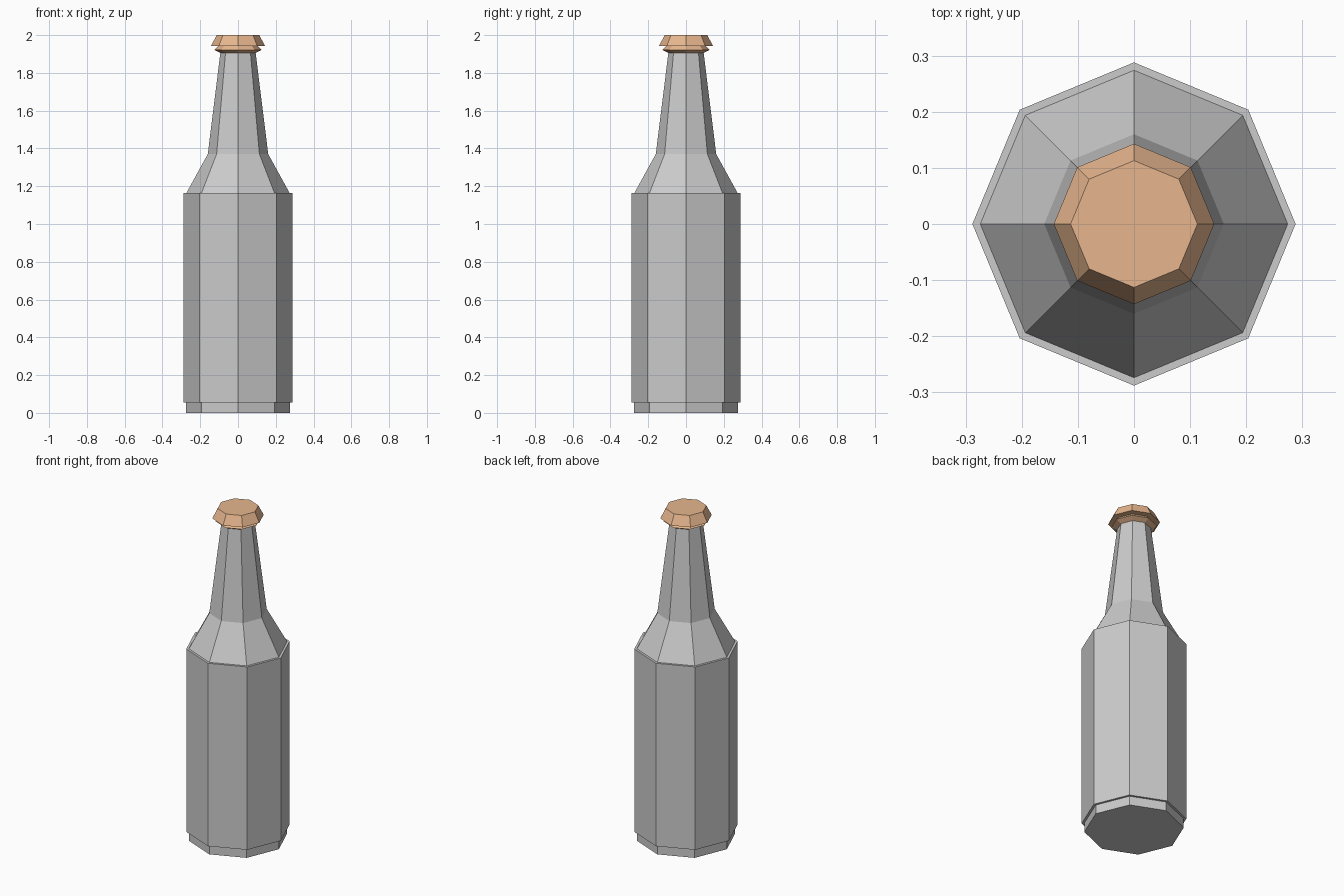
import bpy
import bmesh
from math import cos, sin, pi

if "Cube" in bpy.data.objects:
    bpy.data.objects.remove(bpy.data.objects["Cube"])

SIDES = 8


def lathe(name, profile, closed=False, material=None):
    """Revolve (radius, z) points, bottom to top, into a faceted solid.
    Closed profiles form a tube; open ones get end caps."""
    bm = bmesh.new()
    rings = [[bm.verts.new((r * cos(2 * pi * i / SIDES), r * sin(2 * pi * i / SIDES), z))
              for i in range(SIDES)] for r, z in profile]
    pairs = list(zip(rings, rings[1:]))
    if closed:
        pairs.append((rings[-1], rings[0]))
    else:
        bm.faces.new(rings[0][::-1])
        bm.faces.new(rings[-1])
    for low, high in pairs:
        for i in range(SIDES):
            j = (i + 1) % SIDES
            bm.faces.new((low[i], low[j], high[j], high[i]))
    bmesh.ops.recalc_face_normals(bm, faces=bm.faces)
    mesh = bpy.data.meshes.new(name)
    bm.to_mesh(mesh)
    bm.free()
    obj = bpy.data.objects.new(name, mesh)
    bpy.context.collection.objects.link(obj)
    if material:
        mesh.materials.append(material)
    return obj


copper = bpy.data.materials.new("copper")
copper.diffuse_color = (0.8, 0.47, 0.27, 1)
copper.use_nodes = True
copper.node_tree.nodes["Principled BSDF"].inputs["Base Color"].default_value = copper.diffuse_color

# Bottle: stepped foot, straight wall, sloped shoulder, tapering neck
lathe("bottle", [(0.274, 0), (0.274, 0.055), (0.288, 0.055), (0.288, 1.163),
                 (0.274, 1.163), (0.16, 1.37), (0.093, 1.91)])

# Collar under the cap
lathe("cap_collar", [(0.092, 1.905), (0.125, 1.922), (0.105, 1.942)], material=copper)

# Flared cap
lathe("cap", [(0.143, 1.942), (0.113, 2.0)], material=copper)
